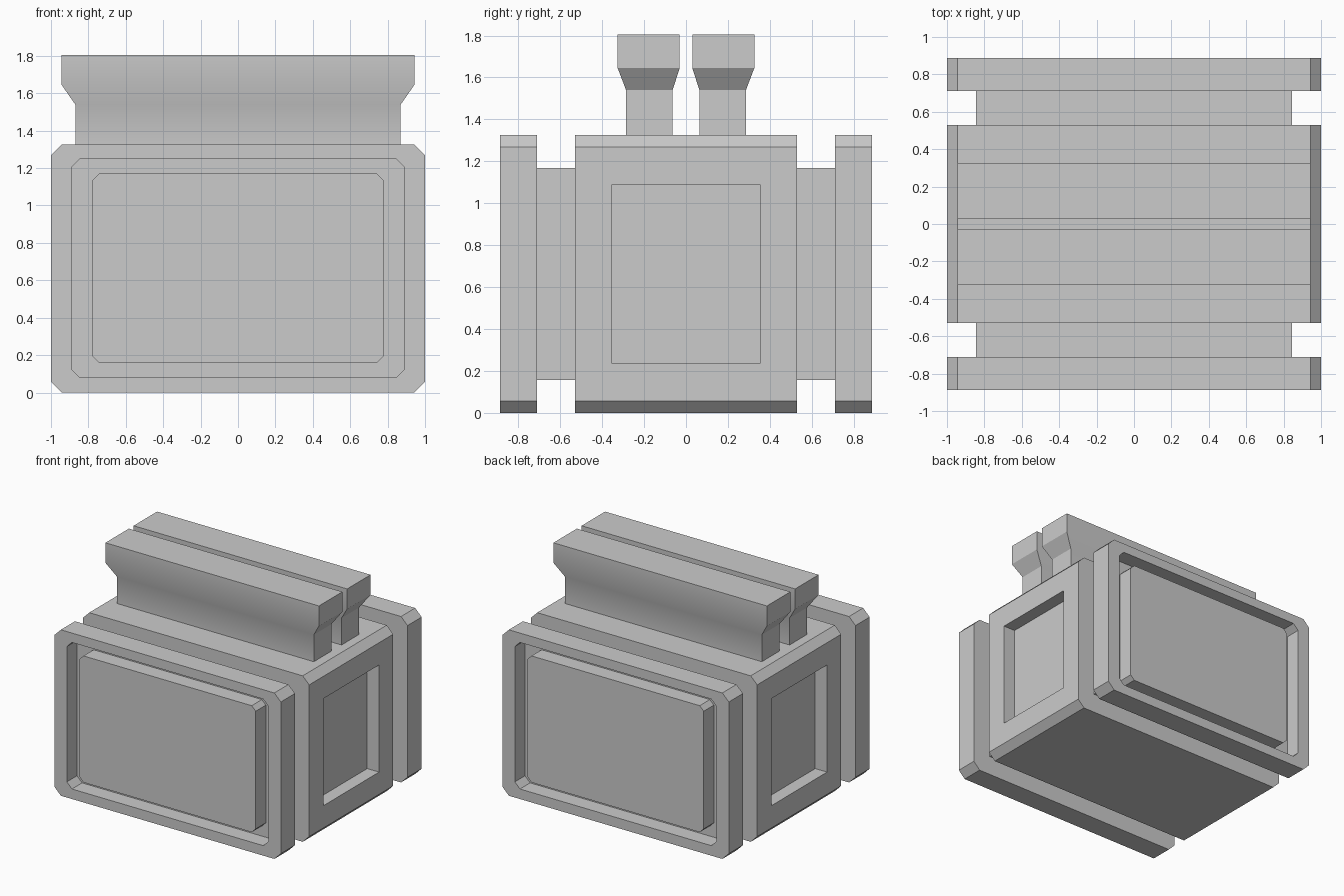
import bpy, bmesh, math

if "Cube" in bpy.data.objects:
    bpy.data.objects.remove(bpy.data.objects["Cube"])


def loft(name, rings, edit=None):
    """Skin a stack of equal-length point rings and cap both ends."""
    bm = bmesh.new()
    loops = [[bm.verts.new(p) for p in ring] for ring in rings]
    n = len(loops[0])
    for a, b in zip(loops, loops[1:]):
        for i in range(n):
            j = (i + 1) % n
            bm.faces.new((a[i], a[j], b[j], b[i]))
    bm.faces.new(loops[0])
    bm.faces.new(loops[-1])
    bmesh.ops.recalc_face_normals(bm, faces=bm.faces)
    if edit:
        edit(bm)
    mesh = bpy.data.meshes.new(name)
    bm.to_mesh(mesh)
    bm.free()
    obj = bpy.data.objects.new(name, mesh)
    bpy.context.collection.objects.link(obj)
    return obj


def octagon(y, hx, z0, z1, c):
    """Rectangle in the xz plane with clipped corners."""
    return [(-hx + c, y, z0), (hx - c, y, z0), (hx, y, z0 + c), (hx, y, z1 - c),
            (hx - c, y, z1), (-hx + c, y, z1), (-hx, y, z1 - c), (-hx, y, z0 + c)]


def rectangle(z, hx, y0, y1):
    return [(-hx, y0, z), (hx, y0, z), (hx, y1, z), (-hx, y1, z)]


def side_recesses(bm):
    """Sink a rectangular pocket into both x sides."""
    sides = [f for f in bm.faces if abs(f.normal.x) > 0.99]
    bmesh.ops.inset_individual(bm, faces=sides, thickness=0.178, use_even_offset=True)
    for f in bmesh.ops.extrude_discrete_faces(bm, faces=sides)["faces"]:
        for v in f.verts:
            v.co.x *= 0.895
    bm.normal_update()


OUTER = (1.0, 0.0, 1.325, 0.057)
OPENING = (0.89, 0.08, 1.25, 0.045)
PANEL = (0.778, 0.16, 1.17, 0.035)

# Central casing with a pocket on each side
loft("central_casing", [octagon(y, *OUTER) for y in (-0.53, 0.53)], side_recesses)

for side, s in (("front", -1), ("back", 1)):
    # Narrower neck joining casing and end frame
    loft(side + "_neck", [[(x, s * y, z) for x, z in
                           ((-0.845, 0.158), (0.845, 0.158), (0.845, 1.167), (-0.845, 1.167))]
                          for y in (0.52, 0.72)])

    # End frame with recessed face
    loft(side + "_frame", [octagon(s * 0.71, *OUTER), octagon(s * 0.888, *OUTER),
                           octagon(s * 0.888, *OPENING), octagon(s * 0.76, *OPENING)])

    # Raised panel inside the frame
    loft(side + "_panel", [octagon(s * 0.75, *PANEL), octagon(s * 0.888, *PANEL)])

    # Top rail, flaring outwards above a narrow stem
    rail = loft(side + "_top_rail", [rectangle(z, hx, s * y0, s * y1) for z, hx, y0, y1 in
                                     ((1.315, 0.87, 0.064, 0.286), (1.54, 0.87, 0.064, 0.286),
                                      (1.645, 0.943, 0.03, 0.326), (1.805, 0.943, 0.03, 0.326))])
    bpy.ops.object.select_all(action='DESELECT')
    rail.select_set(True)
    bpy.context.view_layer.objects.active = rail
    bpy.ops.object.shade_smooth_by_angle(angle=math.radians(30))
